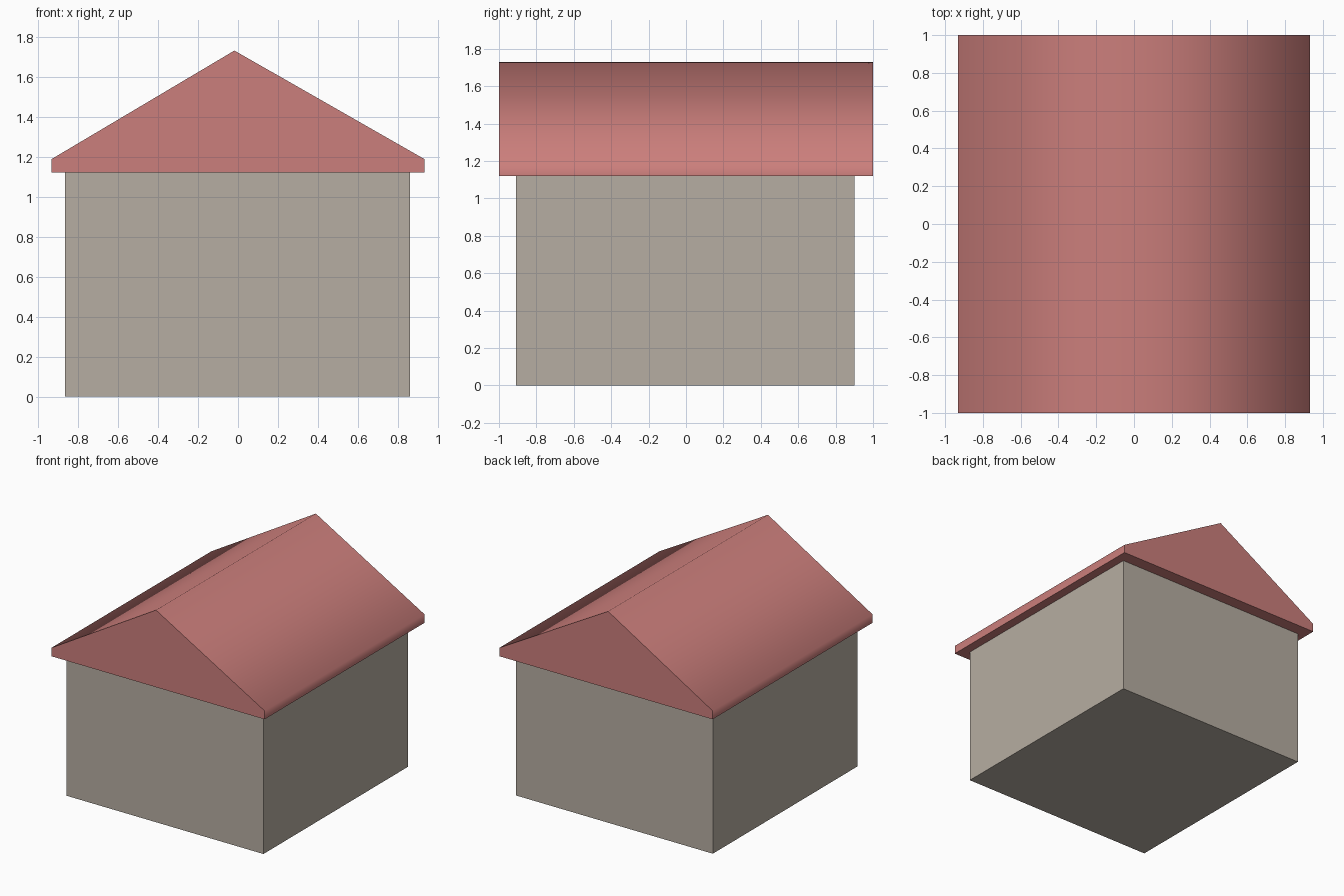
import bpy, bmesh, math

if "Cube" in bpy.data.objects:
    bpy.data.objects.remove(bpy.data.objects["Cube"])


def material(name, color):
    mat = bpy.data.materials.new(name)
    mat.diffuse_color = color
    mat.use_nodes = True
    mat.node_tree.nodes["Principled BSDF"].inputs["Base Color"].default_value = mat.diffuse_color
    return mat


def extrude_profile(name, profile, y0, y1, mat):
    """Extrude a closed XZ outline from y0 to y1."""
    bm = bmesh.new()
    face = bm.faces.new([bm.verts.new((x, y0, z)) for x, z in profile])
    ext = bmesh.ops.extrude_face_region(bm, geom=[face])
    moved = [v for v in ext["geom"] if isinstance(v, bmesh.types.BMVert)]
    bmesh.ops.translate(bm, verts=moved, vec=(0, y1 - y0, 0))
    bmesh.ops.recalc_face_normals(bm, faces=bm.faces)
    mesh = bpy.data.meshes.new(name)
    bm.to_mesh(mesh)
    bm.free()
    mesh.materials.append(mat)
    obj = bpy.data.objects.new(name, mesh)
    bpy.context.collection.objects.link(obj)
    return obj


stone = material("warm_stone", (0.47, 0.42, 0.36, 1))
red = material("roof_red", (0.60, 0.21, 0.20, 1))

# Walls: plain box body
extrude_profile("walls", [(-0.865, 0), (0.86, 0), (0.86, 1.12), (-0.865, 1.12)],
                -0.91, 0.9, stone)

# Roof: gabled prism with short vertical eaves, ridge slightly off centre
roof = extrude_profile("roof", [(-0.933, 1.12), (0.933, 1.12), (0.933, 1.187),
                                (-0.018, 1.73), (-0.933, 1.187)], -1, 1, red)

# Shading blends over ridge and eaves, gable and soffit edges stay sharp
bpy.context.view_layer.objects.active = roof
roof.select_set(True)
bpy.ops.object.shade_smooth_by_angle(angle=math.radians(65))
